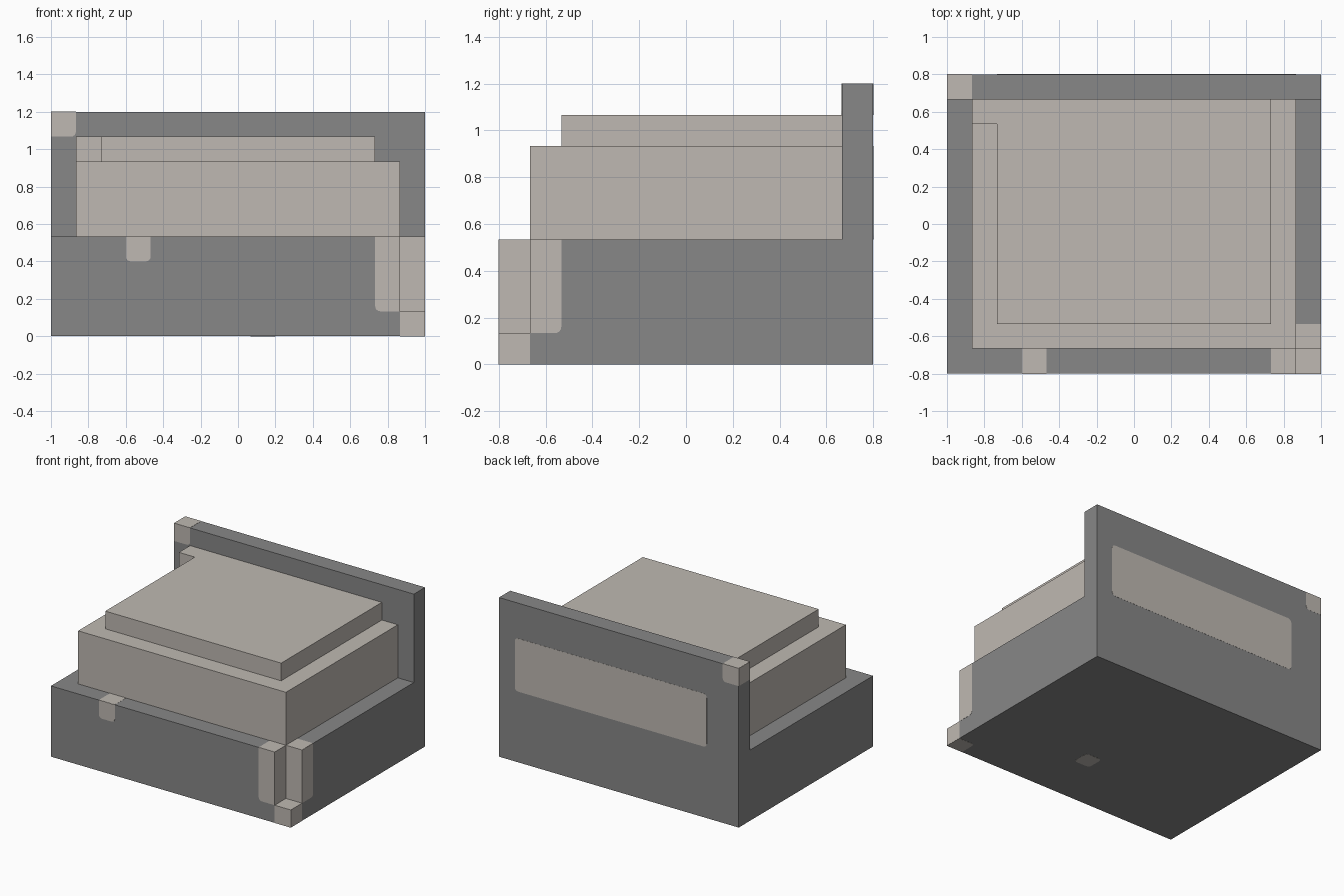
import bpy, bmesh
from math import pi, cos, sin
from mathutils import Vector

cube = bpy.data.objects.get("Cube")
if cube:
    bpy.data.objects.remove(cube)

U = 2 / 15                        # one block of the layout
SIZE = Vector((15, 12, 9))        # blocks along x, y, z
THICK = 0.001 / U                 # thickness of the colour plates
RADIUS = 0.2                      # corner radius of the plates, in blocks


def material(name, rgb):
    m = bpy.data.materials.new(name)
    m.use_nodes = True
    m.diffuse_color = (*rgb, 1)
    m.node_tree.nodes["Principled BSDF"].inputs["Base Color"].default_value = (*rgb, 1)
    return m


GREY = material("grey frame", (0.245, 0.245, 0.245))
BEIGE = material("warm beige", (0.52, 0.485, 0.445))


def prism(name, points, axis, start, end, mat):
    """Extrude a profile, given in blocks, along one axis."""
    bm = bmesh.new()
    verts = []
    for p in points:
        co = list(p)
        co.insert(axis, start)
        verts.append(bm.verts.new(co))
    face = bm.faces.new(verts)
    moved = bmesh.ops.extrude_face_region(bm, geom=[face])["geom"]
    step = Vector((0, 0, 0))
    step[axis] = end - start
    bmesh.ops.translate(bm, vec=step, verts=[v for v in moved if isinstance(v, bmesh.types.BMVert)])
    bmesh.ops.recalc_face_normals(bm, faces=bm.faces)
    for v in bm.verts:
        v.co = (v.co - Vector((SIZE.x / 2, SIZE.y / 2, 0))) * U
    mesh = bpy.data.meshes.new(name)
    bm.to_mesh(mesh)
    bm.free()
    mesh.materials.append(mat)
    ob = bpy.data.objects.new(name, mesh)
    bpy.context.collection.objects.link(ob)
    return ob


def rect(u0, u1, v0, v1, rounded=""):
    """Rectangle whose listed corners (0 to 3, from low-low, turning left) are rounded."""
    points = []
    corners = [(u0, v0, 1, 1), (u1, v0, -1, 1), (u1, v1, -1, -1), (u0, v1, 1, -1)]
    for i, (u, v, du, dv) in enumerate(corners):
        if str(i) in rounded:
            cu, cv = u + du * RADIUS, v + dv * RADIUS
            for k in range(5):
                a = pi + (i + k / 4) * pi / 2
                points.append((cu + RADIUS * cos(a), cv + RADIUS * sin(a)))
        else:
            points.append((u, v))
    return points


def plate(name, axis, level, side, *bounds, rounded=""):
    prism(name, rect(*bounds, rounded), axis, level, level + side * THICK, BEIGE)


# Frame: base and back wall in one L-shaped section, with a notched front corner
frame = prism("frame", [(0, 0), (12, 0), (12, 9), (11, 9), (11, 4), (0, 4)], 0, 0, 15, GREY)
frame.data.materials.append(BEIGE)
cutter = prism("notch_cutter", rect(14, 16, -1, 1), 2, 1, 5, BEIGE)
cutter.hide_render = True
cut = frame.modifiers.new("notch", "BOOLEAN")
cut.operation = "DIFFERENCE"
cut.solver = "EXACT"
cut.object = cutter
bpy.context.view_layer.objects.active = frame
bpy.ops.object.modifier_apply(modifier=cut.name)
bpy.data.objects.remove(cutter)
# Notch walls and floor take the light colour
for poly in frame.data.polygons:
    c = poly.center / U + Vector((7.5, 6, 0))
    inside = c.x > 13.9 and c.y < 1.1 and 0.9 < c.z < 4
    poly.material_index = 1 if inside and (c.x < 14.99 and c.y > 0.01) else 0

# Cushion: wide lower layer and stepped top layer
prism("lower_cushion", rect(1, 14, 1, 11), 2, 4, 7, BEIGE)
prism("upper_cushion", [(2, 2), (13, 2), (13, 11), (1, 11), (1, 10), (2, 10)], 2, 7, 8, BEIGE)

# Front mark, wrapping over the rim
plate("front_mark", 1, 0, -1, 3, 4, 3, 4, rounded="01")
plate("front_mark_top", 2, 4, 1, 3, 4, 0, 1)

# Posts beside the notch and the block below it
plate("front_post", 1, 0, -1, 13, 14, 1, 4, rounded="0")
plate("front_post_top", 2, 4, 1, 13, 14, 0, 1)
plate("side_post", 0, 15, 1, 1, 2, 1, 4, rounded="1")
plate("side_post_top", 2, 4, 1, 14, 15, 1, 2)
plate("corner_block_front", 1, 0, -1, 14, 15, 0, 1)
plate("corner_block_side", 0, 15, 1, 0, 1, 0, 1)
plate("corner_block_bottom", 2, 0, -1, 14, 15, 0, 1, rounded="3")

# Spot under the base
plate("bottom_spot", 2, 0, -1, 8, 9, 3, 4, rounded="0123")

# Back panel and the light upper corner of the back wall
plate("back_panel", 1, 12, 1, 2, 14, 4, 7, rounded="0123")
plate("wall_corner_back", 1, 12, 1, 0, 1, 8, 9, rounded="1")
plate("wall_corner_front", 1, 11, -1, 0, 1, 8, 9, rounded="1")
plate("wall_corner_top", 2, 9, 1, 0, 1, 11, 12)
plate("wall_corner_side", 0, 0, -1, 11, 12, 8, 9)
